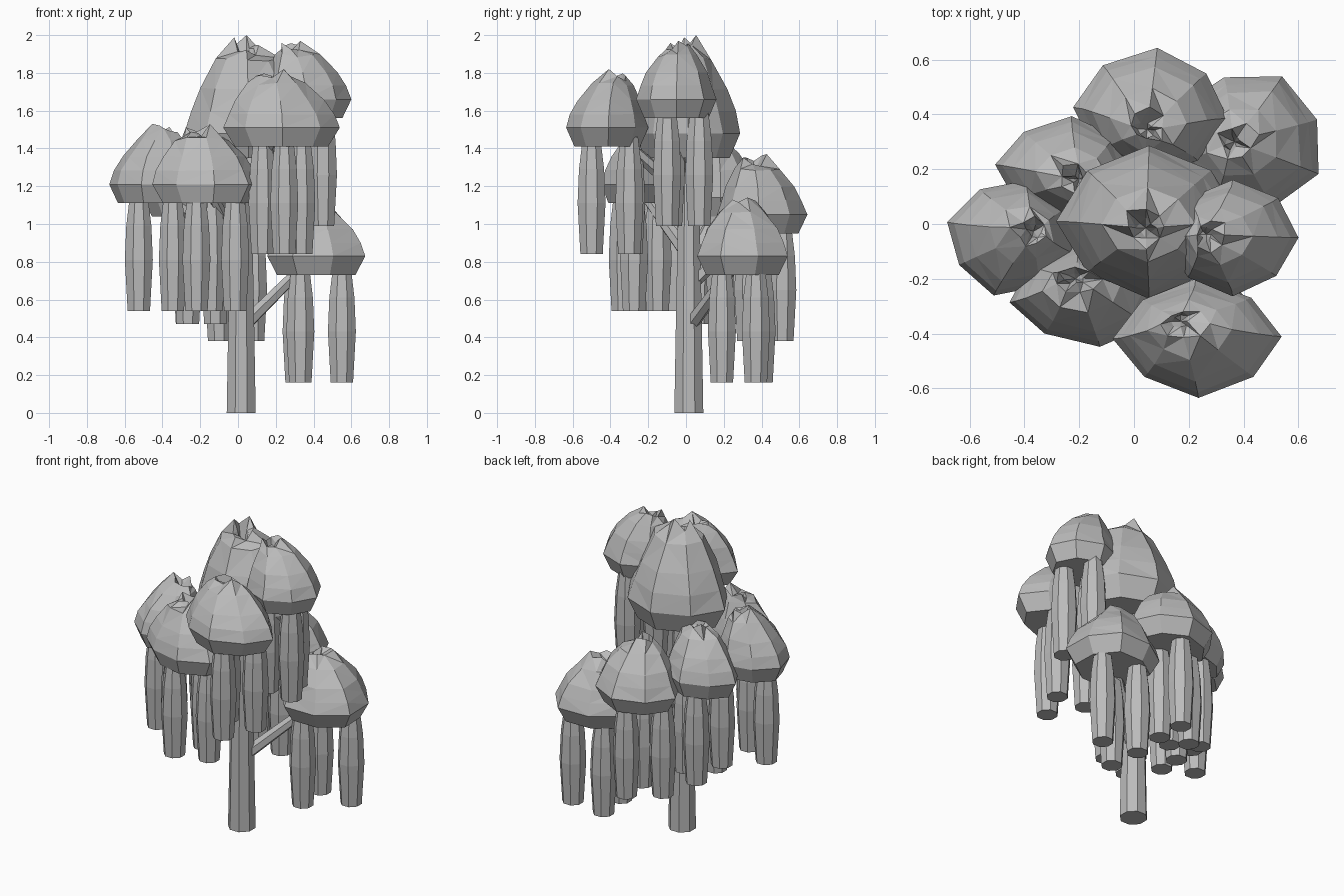
import bpy, bmesh, math, random
from mathutils import Vector

if "Cube" in bpy.data.objects:
    bpy.data.objects.remove(bpy.data.objects["Cube"])

random.seed(11)
grey = bpy.data.materials.new("plain grey")
grey.diffuse_color = (0.5, 0.5, 0.5, 1)
grey.use_nodes = True
grey.node_tree.nodes["Principled BSDF"].inputs["Base Color"].default_value = grey.diffuse_color


def finish(bm, name):
    bmesh.ops.recalc_face_normals(bm, faces=bm.faces)
    me = bpy.data.meshes.new(name)
    bm.to_mesh(me)
    bm.free()
    me.materials.append(grey)
    ob = bpy.data.objects.new(name, me)
    bpy.context.collection.objects.link(ob)
    return ob


def skin(bm, rings):
    """Bridge consecutive closed rings of vertices."""
    n = len(rings[0])
    for a, b in zip(rings, rings[1:]):
        for i in range(n):
            j = (i + 1) % n
            bm.faces.new((a[i], a[j], b[j], b[i]))


def tube(name, stations, sides=8):
    """Faceted tube through (point, radius) stations, capped."""
    axis = (Vector(stations[-1][0]) - Vector(stations[0][0])).normalized()
    q = axis.to_track_quat('Z', 'Y')
    bm = bmesh.new()
    rings = []
    for p, r in stations:
        rings.append([bm.verts.new(Vector(p) + q @ Vector(
            (r * math.cos(math.tau * (i + .5) / sides), r * math.sin(math.tau * (i + .5) / sides), 0)))
            for i in range(sides)])
    skin(bm, rings)
    bm.faces.new(rings[0][::-1])
    bm.faces.new(rings[-1])
    return finish(bm, name)


# Dome profile: (radius factor, height factor)
DOME = [(.9, .23), (.76, .46), (.5, .75)]


def canopy(name, cx, cy, rx, ry, rim, top, turn, pit, under, sides=8):
    """Crumpled cap: flat underside, pointed rim, dome and spiky sunken crown."""
    bm = bmesh.new()
    h = top - rim
    angles = [math.radians(turn) + math.tau * i / sides for i in range(sides)]
    # corners on the long axes stand out as tips
    wob = [random.uniform(1, 1.03) if i % 2 == 0 else random.uniform(.92, .98) for i in range(sides)]

    def ring(f, t, shift, jr, jz):
        out = []
        for a, w in zip(angles, wob):
            r = f * w * random.uniform(1 - jr, 1 + jr)
            out.append(bm.verts.new((cx + pit[0] * shift + rx * r * math.cos(a),
                                     cy + pit[1] * shift + ry * r * math.sin(a),
                                     rim + h * (t + random.uniform(-jz, jz)))))
        return out

    rings = [ring(.8, -under / h, 0, 0, 0), ring(1, 0, 0, 0, 0)]
    rings += [ring(f, t, t * t, .03, .04 * t) for f, t in DOME]
    # jagged crown around a hollow, with its highest spike facing outwards
    crown = ring(.25, .88, 1, .3, .1)
    out_dir = Vector((-pit[0], -pit[1], 0))
    spike = max(crown, key=lambda v: (v.co - Vector((cx, cy, 0))).dot(out_dir))
    spike.co.z = top
    inner = ring(.1, .74, 1.2, .4, .14)
    rings += [crown, inner]
    skin(bm, rings)
    bm.faces.new(rings[0][::-1])
    hollow = bm.verts.new((cx + pit[0] * 1.2, cy + pit[1] * 1.2, rim + h * .62))
    for i in range(sides):
        bm.faces.new((inner[i], inner[(i + 1) % sides], hollow))
    bmesh.ops.triangulate(bm, faces=[f for f in bm.faces if len(f.verts) == 4])
    return finish(bm, name)


# Trunk
TX, TY = .017, .015
tube("trunk", [((TX, TY, 0), .083), ((TX, TY, .55), .073), ((TX, TY, 1.05), .062), ((TX, TY, 1.5), .05)])

# Main crown on top of the trunk
canopy("crown", .055, .01, .335, .275, 1.48, 2.0, 180, (-.01, -.02), .13)

# Side clusters: name, centre, radii, rim z, top z, turn, hollow offset, hanging stems
clusters = [
    ("upper_right", .36, -.05, .24, .21, 1.66, 1.97, 0, (-.08, .01),
     [(.45, -.1), (.37, .07), (.27, -.08)]),
    ("front", .23, -.415, .3, .215, 1.51, 1.82, 1, (-.05, .05),
     [(.245, -.5), (.335, -.3), (.13, -.29)]),
    ("left", -.45, -.05, .235, .215, 1.21, 1.53, 165, (.07, .02),
     [(-.525, -.07), (-.345, -.16), (-.34, .12)]),
    ("front_left", -.165, -.26, .285, .185, 1.21, 1.53, 8, (-.04, .05),
     [(-.22, -.335), (-.015, -.275), (-.14, -.15)]),
    ("back_left", -.25, .2, .255, .19, 1.14, 1.46, 175, (.04, -.03),
     [(-.27, .28), (-.265, .07), (-.12, .18)]),
    ("back", .06, .405, .28, .235, 1.05, 1.37, 85, (-.01, -.05),
     [(-.1, .38), (.07, .51), (.08, .33)]),
    ("back_right", .415, .3, .285, .265, .83, 1.14, -26, (-.04, 0),
     [(.33, .19), (.55, .37), (.31, .4)]),
]

for name, cx, cy, rx, ry, rim, top, turn, pit, stems in clusters:
    canopy(name + "_cluster", cx, cy, rx, ry, rim, top, turn, pit, .1)
    # Bulging stems hanging under the cluster
    end = rim - .67
    for n, (x, y) in enumerate(stems):
        tube(f"{name}_stem_{n + 1}", [((x, y, end), .064), ((x, y, end + .27), .08),
                                      ((x, y, end + .45), .072), ((x, y, end + .62), .05)])
    # Branch from the trunk to the cluster
    tube(name + "_branch", [((TX, TY, rim - .38), .04),
                            ((cx * .8, cy * .8, rim - .07), .03)], 6)
